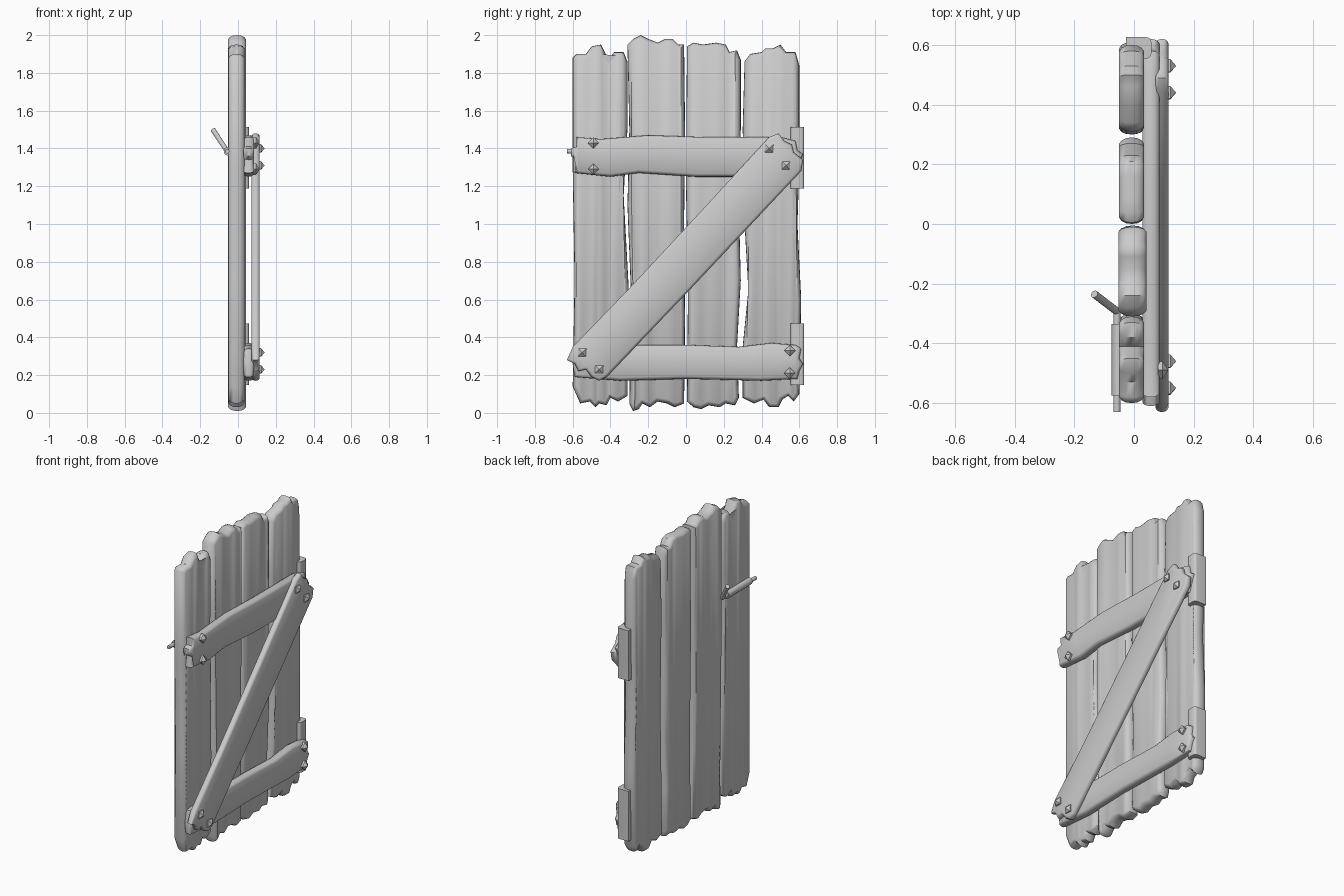
import bpy
import bmesh
from math import radians, pi
from mathutils import Vector, Matrix

default_cube = bpy.data.objects.get("Cube")
if default_cube:
    bpy.data.objects.remove(default_cube, do_unlink=True)

grey = bpy.data.materials.new("plain grey")
grey.use_nodes = True
colour = (0.6, 0.6, 0.6, 1)
grey.diffuse_color = colour
grey.node_tree.nodes["Principled BSDF"].inputs["Base Color"].default_value = colour


def finish(name, bm, smooth_angle=40):
    """Turn a bmesh into a named, shaded object."""
    bmesh.ops.recalc_face_normals(bm, faces=bm.faces)
    mesh = bpy.data.meshes.new(name)
    bm.to_mesh(mesh)
    bm.free()
    mesh.materials.append(grey)
    obj = bpy.data.objects.new(name, mesh)
    bpy.context.collection.objects.link(obj)
    bpy.ops.object.select_all(action="DESELECT")
    obj.select_set(True)
    bpy.context.view_layer.objects.active = obj
    if smooth_angle:
        bpy.ops.object.shade_smooth_by_angle(angle=radians(smooth_angle))
    return obj


def inset_outline(points, amount):
    """Move a clockwise outline inwards along its corner normals."""
    result = []
    for i, point in enumerate(points):
        before = (point - points[i - 1]).normalized()
        after = (points[(i + 1) % len(points)] - point).normalized()
        along = before + after
        along = along.normalized() if along.length > 0.01 else after
        result.append(point + Vector((along.y, -along.x)) * amount)
    return result


def board(name, outline, back, front, rounding):
    """Worn board: a clockwise (y, z) outline in hundredths, with rounded rims."""
    points = [Vector(p) / 100 for p in outline]
    depth = front - back
    levels = [(0, 1), (0.1, 0.45), (0.28, 0.1), (0.5, 0),
              (0.72, 0.1), (0.9, 0.45), (1, 1)]
    bm = bmesh.new()
    rings = []
    for share, inset in levels:
        ring = inset_outline(points, inset * rounding)
        rings.append([bm.verts.new((back + share * depth, p.x, p.y)) for p in ring])
    count = len(points)
    for low, high in zip(rings, rings[1:]):
        for i in range(count):
            j = (i + 1) % count
            bm.faces.new((low[i], low[j], high[j], high[i]))
    caps = [bm.faces.new(rings[0]), bm.faces.new(rings[-1])]
    bmesh.ops.triangulate(bm, faces=caps)
    return finish(name, bm, 50)


def rod(name, start, end, radius, sides=12):
    start, end = Vector(start), Vector(end)
    axis = end - start
    turn = axis.to_track_quat("Z", "Y").to_matrix().to_4x4()
    bm = bmesh.new()
    bmesh.ops.create_cone(bm, cap_ends=True, segments=sides, radius1=radius,
                          radius2=radius, depth=axis.length,
                          matrix=Matrix.Translation((start + end) / 2) @ turn)
    return finish(name, bm)


def stud(name, x, y, z, turn):
    """Four-sided pointed nail head facing the braced side."""
    bm = bmesh.new()
    place = (Matrix.Translation((x, y, z)) @ Matrix.Rotation(turn, 4, "X")
             @ Matrix.Rotation(pi / 2, 4, "Y"))
    bmesh.ops.create_cone(bm, cap_ends=True, segments=4, radius1=0.03,
                          radius2=0.03, depth=0.016, matrix=place)
    tip = place @ Matrix.Translation((0, 0, 0.017))
    bmesh.ops.create_cone(bm, cap_ends=True, segments=4, radius1=0.03,
                          radius2=0.002, depth=0.018, matrix=tip)
    return finish(name, bm, 0)


# Four upright planks: left side, ragged top, right side, ragged bottom
board("outer_plank_latch_side",
      [(-60, 14), (-59, 70), (-60, 130), (-60, 188), (-58, 190), (-53, 190),
       (-50, 194), (-45, 195), (-43, 191), (-41, 187), (-38, 191), (-33, 191),
       (-31, 186), (-31, 150), (-33, 115), (-30, 60), (-31, 9), (-36, 6),
       (-40, 8), (-42, 4), (-46, 5), (-48, 3), (-51, 6), (-56, 5)],
      -0.05, 0.034, 0.022)
board("inner_plank_latch_side",
      [(-30, 5), (-29, 60), (-31, 110), (-30, 150), (-31, 195), (-28, 198),
       (-24, 200), (-20, 198), (-15, 196), (-11, 198), (-7, 198), (-4, 195),
       (-1, 195), (-0.5, 150), (-1, 100), (-0.5, 50), (-1, 5), (-6, 3),
       (-10, 5), (-15, 6), (-19, 3), (-23, 5), (-25, 2), (-28, 1)],
      -0.052, 0.042, 0.022)
board("inner_plank_hinge_side",
      [(0.5, 6), (1, 60), (0, 120), (0.5, 194), (4, 196), (9, 195), (16, 196),
       (21, 195), (23, 191), (27, 192), (29, 187), (29, 150), (28, 110),
       (29, 70), (27, 35), (28, 8), (26, 4), (21, 5), (18, 3), (12, 4),
       (8, 2), (4, 3)],
      -0.05, 0.034, 0.022)
board("outer_plank_hinge_side",
      [(30, 8), (30, 35), (33, 65), (31, 100), (30, 150), (31, 186), (34, 190),
       (40, 191), (42, 193), (46, 193), (50, 195), (53, 191), (58, 191),
       (60, 184), (60, 130), (59, 100), (61, 60), (60, 10), (57, 6), (54, 9),
       (51, 7), (49, 3), (44, 3), (41, 7), (36, 5)],
      -0.05, 0.034, 0.022)

# Two crossbars and the diagonal brace on top of them
board("upper_crossbar",
      [(-59, 127), (-58, 134), (-61, 136), (-61, 140), (-58, 141), (-58, 146),
       (-45, 145), (-20, 147), (10, 146), (50, 146), (58, 144), (59, 139),
       (62, 137), (60, 132), (58, 126), (30, 125), (5, 125), (-25, 127),
       (-40, 125)],
      0.028, 0.085, 0.016)
board("lower_crossbar",
      [(-59, 19), (-60, 26), (-58, 34), (-40, 36), (0, 36), (28, 35), (45, 37),
       (58, 36), (61, 34), (60, 29), (62, 26), (60, 22), (59, 18), (40, 17),
       (0, 18), (-35, 17)],
      0.028, 0.085, 0.016)
board("diagonal_brace",
      [(-63, 28), (-60, 35), (-30, 66), (10, 109), (44, 146), (49, 148),
       (52, 144), (56, 142), (57, 138), (62, 134), (61, 128), (30, 95),
       (0, 63), (-42, 19), (-46, 17), (-50, 19), (-53, 23), (-57, 22),
       (-59, 26)],
      0.072, 0.115, 0.014)

# Nail heads: diamonds on the crossbars, squares on the brace
for z in (1.43, 1.29):
    stud("upper_crossbar_stud", 0.088, -0.49, z, 0)
for z in (0.33, 0.21):
    stud("lower_crossbar_stud", 0.088, 0.55, z, 0)
for y, z in ((0.44, 1.4), (0.53, 1.31), (-0.55, 0.32), (-0.46, 0.23)):
    stud("brace_stud", 0.114, y, z, radians(42))

# Hinge barrels with softened corners
for name, bottom in (("upper_hinge", 1.19), ("lower_hinge", 0.15)):
    bm = bmesh.new()
    bmesh.ops.create_cube(bm, size=1, matrix=Matrix.Translation((0.016, 0.59, bottom + 0.16))
                          @ Matrix.Diagonal((0.084, 0.072, 0.325, 1)))
    uprights = [e for e in bm.edges if abs(e.verts[0].co.z - e.verts[1].co.z) > 0.1
                and e.verts[0].co.x > 0]
    bmesh.ops.bevel(bm, geom=uprights, offset=0.016, segments=3,
                    profile=0.5, affect="EDGES")
    finish(name, bm)

# Sliding latch: housing, bolt and angled lever
latch_x, latch_z = -0.057, 1.385
rod("latch_housing", (latch_x + 0.006, -0.575, latch_z),
    (latch_x + 0.006, -0.335, latch_z), 0.024)
rod("latch_bolt", (latch_x, -0.63, latch_z), (latch_x, -0.285, latch_z), 0.012)
rod("latch_lever", (latch_x, -0.293, latch_z), (-0.133, -0.235, 1.5), 0.013)
